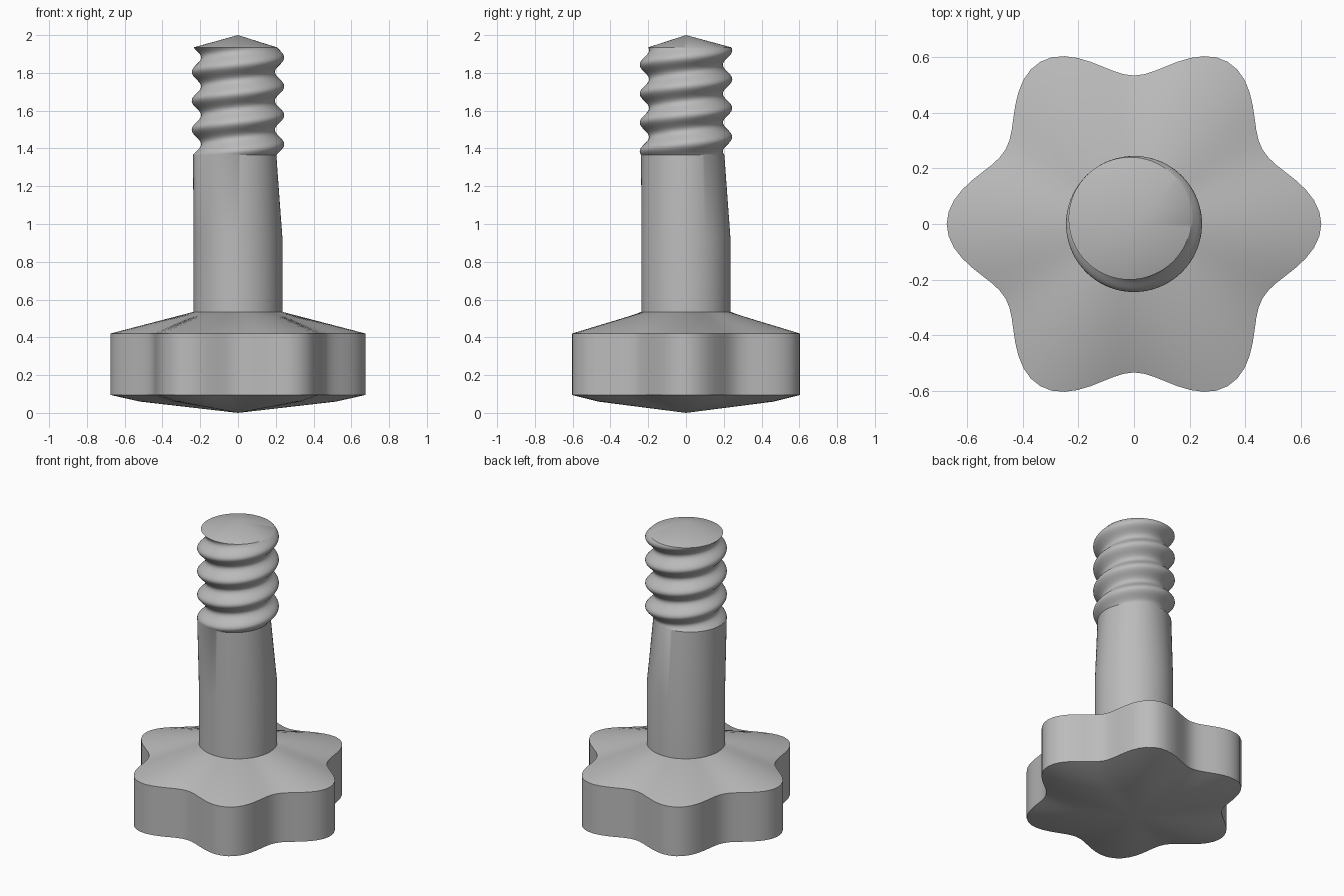
import bpy, bmesh
from math import sin, cos, pi, radians

if "Cube" in bpy.data.objects:
    bpy.data.objects.remove(bpy.data.objects["Cube"], do_unlink=True)

SIDES = 96

grey = bpy.data.materials.new("plain grey")
grey.use_nodes = True
colour = (0.5, 0.5, 0.5, 1)
grey.diffuse_color = colour
grey.node_tree.nodes["Principled BSDF"].inputs["Base Color"].default_value = colour


def loft(name, rings, bottom, top):
    """Skin (height, radius function) rings and close both ends with a fan."""
    bm = bmesh.new()
    loops = []
    for z, radius in rings:
        loop = []
        for i in range(SIDES):
            a = 2 * pi * i / SIDES
            loop.append(bm.verts.new((radius(a) * cos(a), radius(a) * sin(a), z)))
        loops.append(loop)
    low, high = bm.verts.new((0, 0, bottom)), bm.verts.new((0, 0, top))
    for i in range(SIDES):
        j = (i + 1) % SIDES
        for a, b in zip(loops, loops[1:]):
            bm.faces.new((a[i], a[j], b[j], b[i]))
        bm.faces.new((low, loops[0][j], loops[0][i]))
        bm.faces.new((high, loops[-1][i], loops[-1][j]))
    mesh = bpy.data.meshes.new(name)
    bm.to_mesh(mesh)
    bm.free()
    mesh.materials.append(grey)
    obj = bpy.data.objects.new(name, mesh)
    bpy.context.collection.objects.link(obj)
    bpy.ops.object.select_all(action="DESELECT")
    obj.select_set(True)
    bpy.context.view_layer.objects.active = obj
    bpy.ops.object.shade_smooth_by_angle(angle=radians(30))
    return obj


def lobes(scale):
    return lambda a: scale * (0.605 + 0.07 * cos(6 * a))


def round_bar(a):
    return 0.235


# Six-lobed hand knob with shallow cones above and below
loft("knob", [(0.06, lobes(0.77)), (0.095, lobes(1)), (0.42, lobes(1)),
              (0.535, round_bar)], 0.0, 0.535)

# Shank that blends into a right-handed helical thread with a conical tip
THREAD_LOW, THREAD_HIGH, PITCH, STEPS = 1.365, 1.935, 0.153, 64


def thread(z):
    turn = 2 * pi * (z - THREAD_LOW) / PITCH + radians(225)
    return lambda a: 0.22 + 0.025 * cos(a - turn)


rings = [(0.5, round_bar), (0.93, round_bar)]
for k in range(STEPS + 1):
    z = THREAD_LOW + (THREAD_HIGH - THREAD_LOW) * k / STEPS
    rings.append((z, thread(z)))
loft("threaded_shank", rings, 0.5, 2.0)
